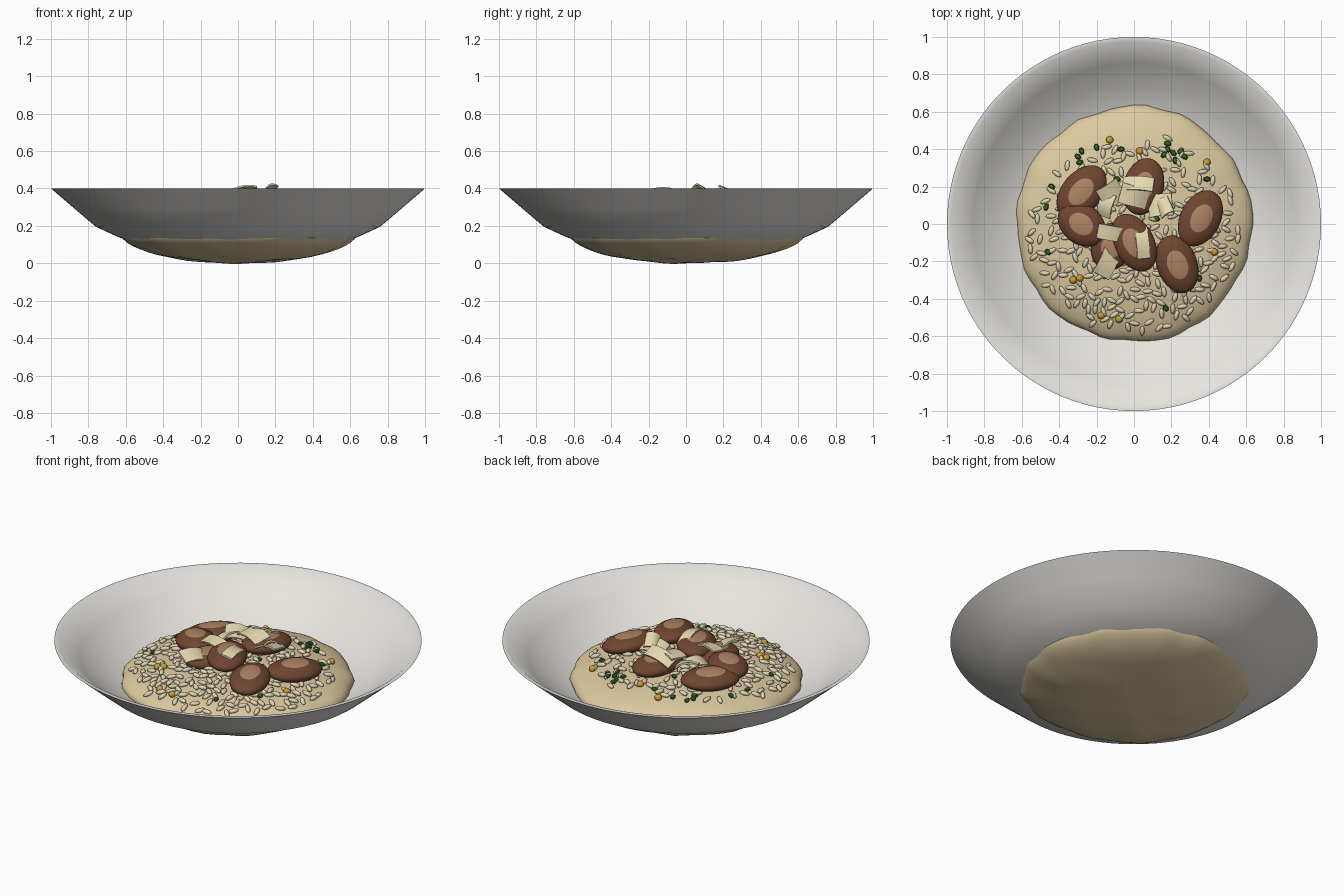
import bpy, bmesh, math, random
from mathutils import Vector, Matrix

cube = bpy.data.objects.get("Cube")
if cube:
    bpy.data.objects.remove(cube, do_unlink=True)
rng = random.Random(7)


def material(name, rgb):
    m = bpy.data.materials.new(name)
    m.use_nodes = True
    m.diffuse_color = (*rgb, 1)
    m.node_tree.nodes["Principled BSDF"].inputs["Base Color"].default_value = (*rgb, 1)
    return m


CERAMIC = material("off_white_ceramic", (0.80, 0.78, 0.74))
CREAM = material("creamy_rice", (0.72, 0.59, 0.35))
GRAIN = material("rice_grain", (0.74, 0.66, 0.46))
BROWN = material("mushroom_brown", (0.16, 0.06, 0.03))
TAN = material("mushroom_tan", (0.42, 0.23, 0.13))
CHEESE = material("pale_cheese", (0.79, 0.70, 0.44))
GREEN = material("herb_green", (0.03, 0.13, 0.02))
GOLD = material("golden_drop", (0.62, 0.34, 0.03))


def finish(name, bm, mats, smooth=True):
    mesh = bpy.data.meshes.new(name)
    bm.to_mesh(mesh)
    bm.free()
    for m in mats:
        mesh.materials.append(m)
    ob = bpy.data.objects.new(name, mesh)
    bpy.context.collection.objects.link(ob)
    if smooth:
        bpy.ops.object.select_all(action="DESELECT")
        ob.select_set(True)
        bpy.context.view_layer.objects.active = ob
        bpy.ops.object.shade_smooth_by_angle(angle=math.radians(40))
    return ob


# Rice mound dimensions and its upper surface
RADIUS, MIDDLE, RISE, DEPTH = 0.63, 0.165, 0.135, 0.165


def height(x, y):
    return MIDDLE + RISE * math.sqrt(max(0, 1 - (x * x + y * y) / RADIUS ** 2))


def on_mound(x, y, lift, spin, tilt=0.8):
    """Placement on the mound, leaning with its slope and turned by spin."""
    e = 0.01
    normal = Vector((height(x - e, y) - height(x + e, y),
                     height(x, y - e) - height(x, y + e), 2 * e))
    normal = Vector((normal.x * tilt, normal.y * tilt, normal.z)).normalized()
    lean = Vector((0, 0, 1)).rotation_difference(normal).to_matrix().to_4x4()
    return (Matrix.Translation((x, y, height(x, y) + lift)) @ lean
            @ Matrix.Rotation(spin, 4, "Z"))


def blob(bm, place, size, u=10, v=6):
    bmesh.ops.create_uvsphere(bm, u_segments=u, v_segments=v, radius=1,
                              matrix=place @ Matrix.Diagonal((*size, 1)))


# Bowl: closed wall profile spun round the z axis
bm = bmesh.new()
outer = [(0, 0.085), (0.48, 0.085), (0.64, 0.14), (0.76, 0.195), (0.88, 0.297), (1, 0.40)]
inner = [(0.975, 0.40), (0.86, 0.307), (0.745, 0.215), (0.63, 0.16), (0.47, 0.105), (0, 0.105)]
ring = [bm.verts.new((r, 0, z)) for r, z in outer + inner]
edges = [bm.edges.new(pair) for pair in zip(ring, ring[1:])]
bmesh.ops.spin(bm, geom=ring + edges, cent=(0, 0, 0), axis=(0, 0, 1),
               angle=2 * math.pi, steps=96)
bmesh.ops.remove_doubles(bm, verts=bm.verts, dist=1e-4)
bmesh.ops.recalc_face_normals(bm, faces=bm.faces)
finish("bowl", bm, [CERAMIC])

# Rice mound: flattened sphere with an uneven edge
bm = bmesh.new()
blob(bm, Matrix.Identity(4), (1, 1, 1), 64, 28)
for v in bm.verts:
    a = math.atan2(v.co.y, v.co.x)
    r = RADIUS * (1 + 0.009 * math.sin(5 * a + 1) + 0.008 * math.sin(13 * a)
                  + 0.005 * math.sin(21 * a + 2))
    z = MIDDLE + v.co.z * (RISE if v.co.z > 0 else DEPTH)
    if v.co.z < 0:
        z += 0.005 * math.sin(9 * v.co.x + 2) * math.sin(11 * v.co.y) * -v.co.z
    v.co = (v.co.x * r, v.co.y * r, z)
finish("rice_mound", bm, [CREAM])

# Mushroom slices: x, y, lift, spin in degrees, half length
mushrooms = [
    (-0.28, 0.17, 0.03, 50, 0.165), (-0.28, 0.00, 0.04, -38, 0.14),
    (0.05, 0.20, 0.03, 75, 0.155), (0.355, 0.03, 0.03, 62, 0.16),
    (0.23, -0.215, 0.03, -70, 0.16), (0.00, -0.10, 0.045, -62, 0.165),
    (-0.12, -0.12, 0.015, 70, 0.13)]
for i, (x, y, lift, spin, size) in enumerate(mushrooms):
    bm = bmesh.new()
    blob(bm, Matrix.Identity(4), (1, 1, 1), 32, 18)
    for f in bm.faces:  # paler oval on the crown
        f.material_index = int(f.calc_center_median().z > math.cos(math.radians(30)))
    bm.transform(on_mound(x, y, lift, math.radians(spin))
                 @ Matrix.Diagonal((size, 0.108, 0.05, 1)))
    finish(f"mushroom_{i + 1}", bm, [BROWN, TAN])

# Cheese shavings: thin bent plates; x, y, z, length, width, spin, pitch
shavings = [
    (-0.12, 0.16, 0.355, 0.13, 0.12, 30, 15), (0.02, 0.215, 0.385, 0.17, 0.08, -8, -24),
    (0.00, 0.15, 0.38, 0.15, 0.11, -15, 8), (0.14, 0.10, 0.365, 0.13, 0.12, 5, -14),
    (0.16, 0.09, 0.39, 0.08, 0.10, 25, -28), (-0.11, -0.05, 0.375, 0.17, 0.08, -10, 10),
    (-0.14, -0.20, 0.35, 0.17, 0.10, 62, 18), (0.045, -0.10, 0.385, 0.17, 0.07, 95, 12),
    (-0.15, 0.10, 0.35, 0.13, 0.08, 70, -20)]
for i, (x, y, z, length, width, spin, pitch) in enumerate(shavings):
    bm = bmesh.new()
    bmesh.ops.create_cube(bm, size=1)
    along = [e for e in bm.edges if abs(e.verts[0].co.x - e.verts[1].co.x) > 0.5]
    bmesh.ops.subdivide_edges(bm, edges=along, cuts=4, use_grid_fill=True)
    for v in bm.verts:
        bend = 0.02 * (0.25 - v.co.x ** 2) * 4
        v.co = (v.co.x * length, v.co.y * width, v.co.z * 0.009 + bend - 0.01)
    bm.transform(Matrix.Translation((x, y, z))
                 @ Matrix.Rotation(math.radians(spin), 4, "Z")
                 @ Matrix.Rotation(math.radians(pitch), 4, "X")
                 @ Matrix.Rotation(math.radians(pitch * 0.6), 4, "Y"))
    finish(f"cheese_shaving_{i + 1}", bm, [CHEESE])

# Rice grains scattered over the mound, thicker towards the front
bm = bmesh.new()
spots = []
for attempt in range(6000):
    a, r = rng.uniform(0, 2 * math.pi), 0.58 * math.sqrt(rng.random())
    x, y = r * math.cos(a), r * math.sin(a)
    covered = any(math.hypot(x - m[0], y - m[1]) < 0.10 for m in mushrooms)
    crowded = any(math.hypot(x - p, y - q) < 0.036 for p, q in spots)
    if covered or crowded or rng.random() > 0.55 - 0.6 * y - 0.5 * (r / 0.58) ** 4:
        continue
    spots.append((x, y))
    blob(bm, on_mound(x, y, 0.006, rng.uniform(0, math.pi), 1),
         (0.03, 0.0135, 0.0125), 8, 6)
    if len(spots) == 240:
        break
finish("rice_grains", bm, [GRAIN])

# Chopped herbs
herbs = [(-0.30, 0.36), (-0.28, 0.39), (-0.29, 0.33), (-0.20, 0.41), (-0.07, 0.40),
         (-0.09, 0.24), (0.18, 0.43), (0.18, 0.40), (0.16, 0.37), (0.21, 0.38),
         (0.25, 0.39), (0.27, 0.36), (0.22, 0.34), (0.39, 0.24), (-0.44, 0.20),
         (-0.47, 0.09), (-0.46, -0.15), (0.17, -0.45), (0.35, -0.29), (0.12, 0.03)]
bm = bmesh.new()
for x, y in herbs:
    blob(bm, on_mound(x, y, 0.012, rng.uniform(0, 3), 1), (0.021, 0.015, 0.009), 6, 4)
finish("herbs", bm, [GREEN], smooth=False)

# Golden oil drops
drops = [(-0.13, 0.45), (0.03, 0.39), (0.39, 0.33), (0.43, -0.15),
         (-0.08, -0.51), (-0.175, -0.49), (-0.29, -0.29), (-0.325, -0.30)]
bm = bmesh.new()
for x, y in drops:
    blob(bm, on_mound(x, y, 0.008, 0, 1), (0.02, 0.02, 0.018), 14, 10)
finish("golden_drops", bm, [GOLD])
